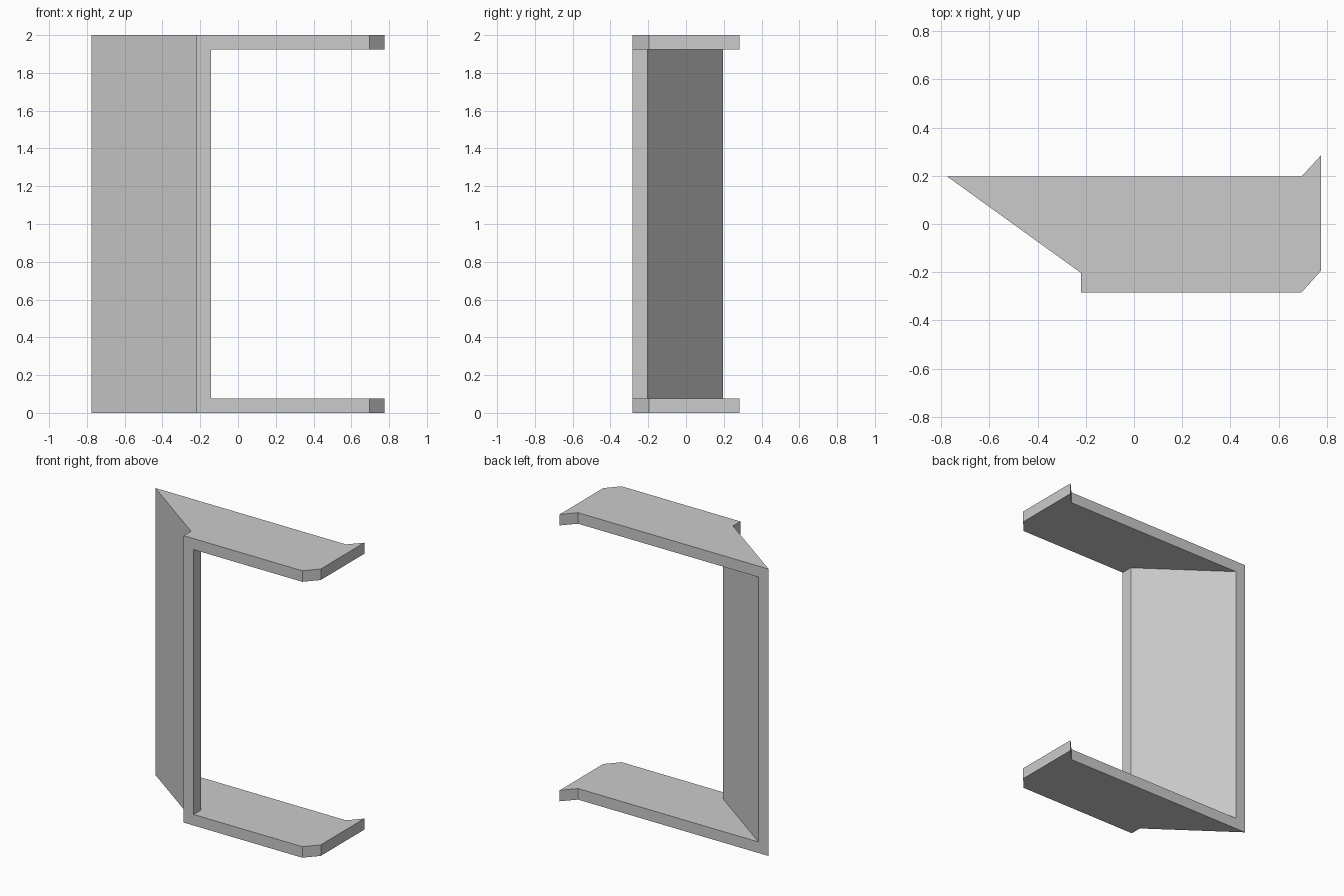
import bpy
import bmesh

cube = bpy.data.objects.get("Cube")
if cube:
    bpy.data.objects.remove(cube, do_unlink=True)

grey = bpy.data.materials.new("plain grey")
grey.use_nodes = True
COLOUR = (0.6, 0.6, 0.6, 1)
grey.diffuse_color = COLOUR
grey.node_tree.nodes["Principled BSDF"].inputs["Base Color"].default_value = COLOUR


def prism(name, outline, bottom, top):
    """Extrude a plan outline between two heights."""
    bm = bmesh.new()
    face = bm.faces.new([bm.verts.new((x, y, bottom)) for x, y in outline])
    grown = bmesh.ops.extrude_face_region(bm, geom=[face])["geom"]
    verts = [v for v in grown if isinstance(v, bmesh.types.BMVert)]
    bmesh.ops.translate(bm, verts=verts, vec=(0, 0, top - bottom))
    bmesh.ops.recalc_face_normals(bm, faces=bm.faces)
    mesh = bpy.data.meshes.new(name)
    bm.to_mesh(mesh)
    bm.free()
    mesh.materials.append(grey)
    obj = bpy.data.objects.new(name, mesh)
    bpy.context.collection.objects.link(obj)
    return obj


HEIGHT, THICK = 2.0, 0.077
BACK, STEP, FRONT = 0.197, -0.203, -0.284

# Full-height bracket body: slanted side, front step and skewed end lips
bracket = prism("channel_bracket", [
    (-0.775, BACK), (-0.22, STEP), (-0.22, FRONT), (0.695, FRONT),
    (0.775, -0.195), (0.775, 0.284), (0.695, BACK)], 0, HEIGHT)

# Opening between the two plates, leaving the slanted web and front flange
opening = prism("opening_cutter", [
    (-0.775 + THICK, BACK), (-0.22 + THICK, STEP), (-0.22 + THICK, -0.5),
    (1, -0.5), (1, 0.5), (-0.775 + THICK, 0.5)], THICK, HEIGHT - THICK)
opening.hide_render = True
opening.hide_set(True)

cut = bracket.modifiers.new("opening", 'BOOLEAN')
cut.operation = 'DIFFERENCE'
cut.solver = 'EXACT'
cut.object = opening
